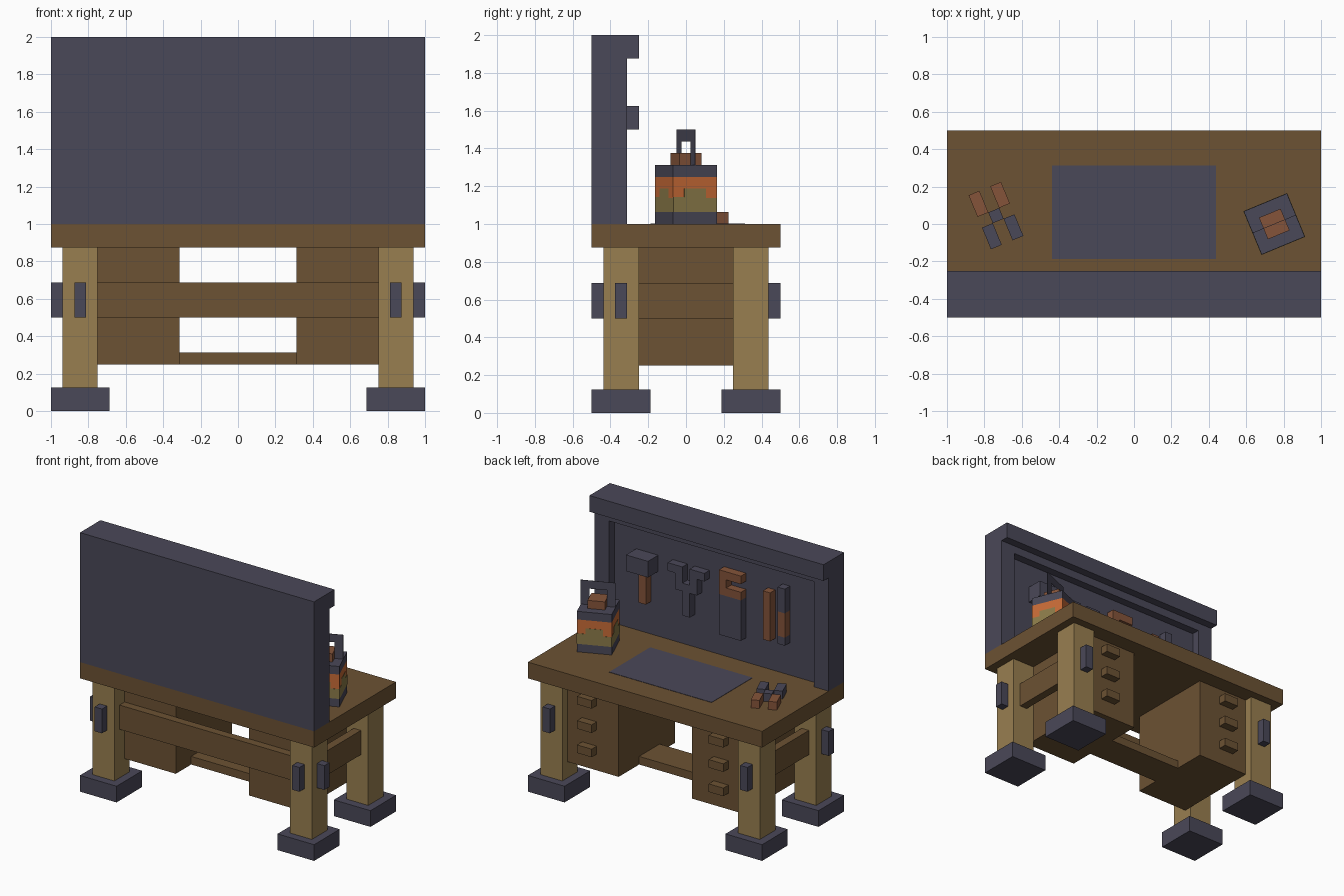
import bpy, bmesh, math
from mathutils import Matrix

cube = bpy.data.objects.get("Cube")
if cube:
    bpy.data.objects.remove(cube, do_unlink=True)

U = 1 / 16  # module size
TURN = math.radians(22.5)


def material(name, rgb):
    lin = [((c / 255 + 0.055) / 1.055) ** 2.4 for c in rgb] + [1]
    m = bpy.data.materials.new(name)
    m.use_nodes = True
    m.diffuse_color = lin
    m.node_tree.nodes["Principled BSDF"].inputs["Base Color"].default_value = lin
    return m


SLATE = material("slate metal", (74, 72, 88))
BROWN = material("brown wood", (108, 82, 51))
TAN = material("pale wood", (153, 127, 80))
COPPER = material("copper grip", (133, 84, 58))
GLOW = material("lamp glow", (198, 106, 54))
HAZE = material("lamp haze", (138, 122, 72))


def boxes(name, mat, spans, at=(0, 0, 0), turn=0):
    """One object from boxes given as x, x, y, y, z, z in modules."""
    bm = bmesh.new()
    for x0, x1, y0, y1, z0, z1 in spans:
        size = Matrix.Diagonal(((x1 - x0) * U, (y1 - y0) * U, (z1 - z0) * U, 1))
        mid = Matrix.Translation(((x0 + x1) * U / 2, (y0 + y1) * U / 2, (z0 + z1) * U / 2))
        bmesh.ops.create_cube(bm, size=1, matrix=mid @ size)
    me = bpy.data.meshes.new(name)
    bm.to_mesh(me)
    bm.free()
    me.materials.append(mat)
    ob = bpy.data.objects.new(name, me)
    ob.location = at
    ob.rotation_euler.z = turn
    bpy.context.collection.objects.link(ob)
    return ob


def flip_x(s):
    return (-s[1], -s[0]) + tuple(s[2:])


def flip_y(s):
    return (s[0], s[1], -s[3], -s[2]) + tuple(s[4:])


def pair(s):
    return [s, flip_x(s)]


def four(s):
    return pair(s) + pair(flip_y(s))


# Table frame
boxes("tabletop", BROWN, [(-16, 16, -8, 8, 14, 16)])
boxes("feet", SLATE, four((11, 16, 3, 8, 0, 2)))
boxes("legs", TAN, four((12, 15, 4, 7, 2, 14)))
boxes("leg_plates", SLATE, four((13, 14, 7, 8, 8, 11)) + pair((15, 16, -6, -5, 8, 11)))
boxes("side_rails", BROWN, pair((13, 14, -4, 4, 8, 11)))
boxes("front_rail", BROWN, [(-12, 12, -6, -5, 8, 11)])
boxes("foot_rail", BROWN, [(-5, 5, -2, 2, 4, 5)])

# Drawers
boxes("drawer_cabinets", BROWN, pair((5, 12, -5, 6, 4, 14)))
boxes("drawer_handles", BROWN, [s for z in (6, 9, 12) for s in pair((8, 10, 6, 7, z, z + 1))])

# Tool board
boxes("board_panel", SLATE, [(-14, 14, -8, -6, 16, 30)])
boxes("board_posts", SLATE, pair((14, 16, -8, -5, 16, 30)))
boxes("board_beam", SLATE, [(-16, 16, -8, -4, 30, 32)])
boxes("board_trim", SLATE, [(-14, 14, -6, -5, 29, 30)])


# Hanging tools, given as x, x, z, z
def hung(name, mat, spans, front=-5):
    boxes(name, mat, [(a, b, -6, front, c, d) for a, b, c, d in spans])


hung("hammer_head", SLATE, [(8, 11, 24, 26)], -4)
hung("hammer_handle", COPPER, [(9, 10, 20, 24)])
hung("wrench", SLATE, [(3, 4, 20, 24), (4, 5, 23, 25), (2, 3, 23, 25),
                       (4, 6, 25, 26), (1, 3, 25, 26)])
hung("saw_handle", COPPER, [(-4, -1, 24, 25), (-2, -1, 25, 26), (-4, -1, 26, 27)])
hung("saw_blade", SLATE, [(-4, -1, 19, 24)])
hung("short_file", COPPER, [(-8, -7, 20, 26)])
hung("long_file_grip", COPPER, [(-10, -9, 21, 24)])
hung("long_file_ends", SLATE, [(-10, -9, 24, 27), (-10, -9, 20, 21)])

# Desk mat
boxes("desk_mat", SLATE, [(-7, 7, -3, 5, 16, 16.04)])

# Pliers lying on the table
SPOT = (-0.738, 0.045, 1)
boxes("plier_grips", COPPER, pair((0.5, 1.5, 0.5, 2.5, 0, 1)), SPOT, TURN)
boxes("plier_jaws", SLATE, pair((0.5, 1.5, -2.5, -0.5, 0, 1)) + [(-0.5, 0.5, -0.5, 0.5, 0, 1)],
      SPOT, TURN)

# Lantern
LAMP = (0.75, 0, 1)
boxes("lantern_rims", SLATE, [(-2, 2, -2, 2, 0, 1), (-2, 2, -2, 2, 4, 5)], LAMP, TURN)
boxes("lantern_glass", GLOW, [(-2, 2, -2, 2, 1, 4)], LAMP, TURN)
for side in range(4):
    steps = [(i - 2, i - 1, 2, 2.03, 1, 1 + h) for i, h in enumerate((1.2, 2, 2, 1.3))]
    boxes("lantern_haze", HAZE, steps, LAMP, TURN + side * math.pi / 2)
boxes("lantern_cap", COPPER, [(-1, 1, -1, 1, 5, 6)], LAMP, TURN)
boxes("lantern_handle", SLATE, pair((1, 2, -0.02, 0.02, 5, 8)) + [(-1, 1, -0.02, 0.02, 7, 8)],
      LAMP, TURN)
